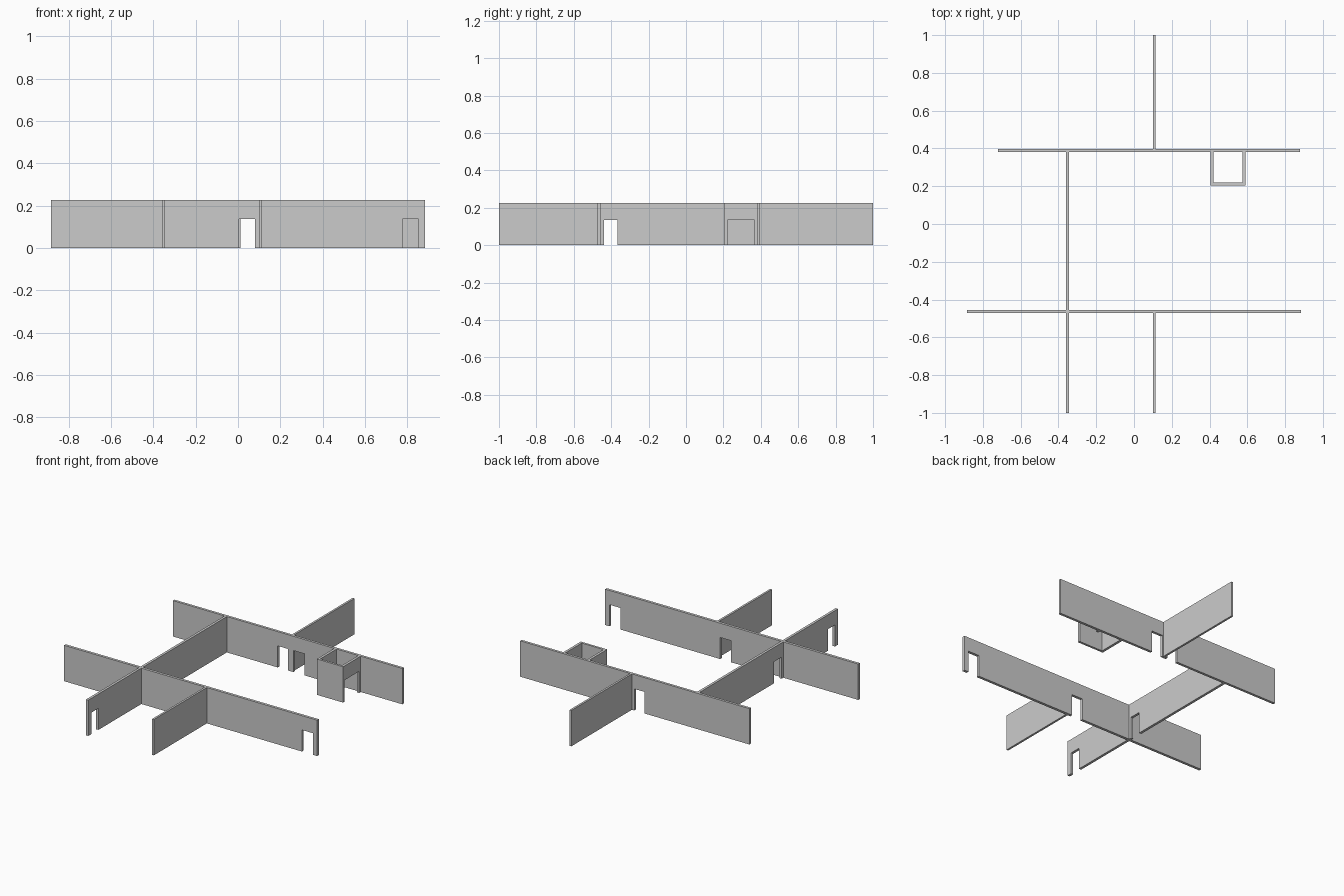
import bpy

if "Cube" in bpy.data.objects:
    bpy.data.objects.remove(bpy.data.objects["Cube"])

WALL_H = 0.226   # wall height
DOOR_H = 0.136   # doorway height


def wall(name, axis, start, end, low, high, doors=()):
    """Upright wall along 'x' or 'y'; low/high bound its thickness,
    doors are (from, to) notches rising from the floor."""
    # Side profile: along the floor stepping over the doorways, then the top
    profile = [(start, 0)]
    for a, b in doors:
        profile += [(a, 0), (a, DOOR_H), (b, DOOR_H), (b, 0)]
    profile += [(end, 0), (end, WALL_H), (start, WALL_H)]

    n = len(profile)
    verts = []
    for side in (low, high):
        for s, z in profile:
            verts.append((s, side, z) if axis == 'x' else (side, s, z))
    faces = [tuple(range(n)), tuple(range(2 * n - 1, n - 1, -1))]
    faces += [(i, i + n, (i + 1) % n + n, (i + 1) % n) for i in range(n)]
    if axis == 'y':
        faces = [f[::-1] for f in faces]

    mesh = bpy.data.meshes.new(name)
    mesh.from_pydata(verts, [], faces)
    mesh.update()
    obj = bpy.data.objects.new(name, mesh)
    bpy.context.collection.objects.link(obj)
    return obj


# Long cross walls
wall("back_cross_wall", 'x', -0.72, 0.88, 0.38, 0.396,
     [(0.011, 0.083), (0.12, 0.197)])
wall("front_cross_wall", 'x', -0.883, 0.883, -0.472, -0.455,
     [(0.004, 0.08), (0.776, 0.853)])

# Left spine wall, split where the front cross wall passes through
wall("left_wall_front", 'y', -1.0, -0.472, -0.36, -0.344, [(-0.97, -0.90)])
wall("left_wall_middle", 'y', -0.455, 0.38, -0.36, -0.344, [(-0.438, -0.365)])

# Thin partitions at the front and back
wall("front_partition", 'y', -1.0, -0.472, 0.1, 0.113)
wall("back_partition", 'y', 0.396, 1.0, 0.1, 0.113)

# Closet against the back cross wall
wall("closet_front", 'x', 0.406, 0.59, 0.205, 0.219)
wall("closet_left", 'y', 0.219, 0.38, 0.406, 0.422)
wall("closet_right", 'y', 0.219, 0.38, 0.574, 0.59, [(0.221, 0.365)])
